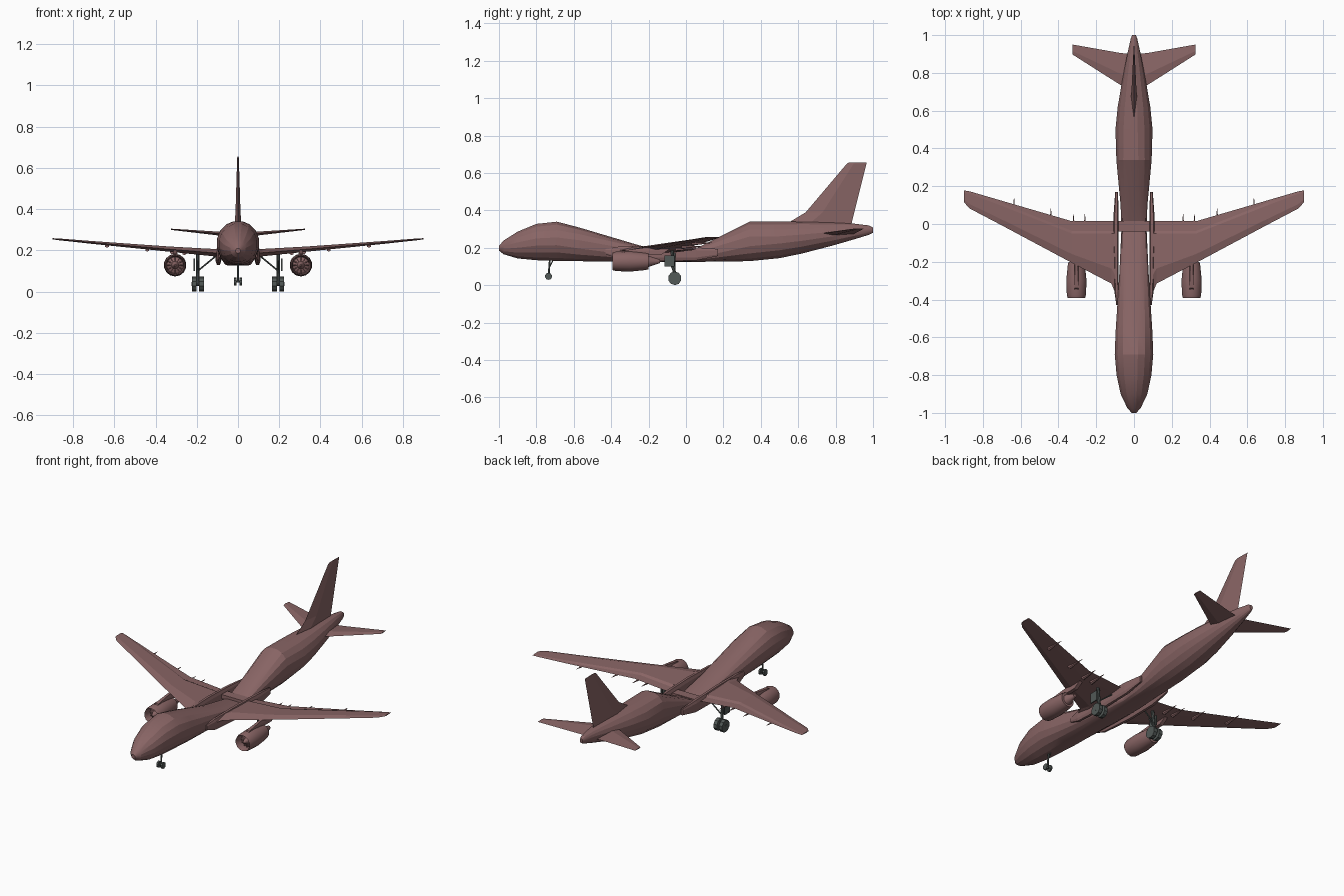
import bpy, bmesh, math
from mathutils import Vector, Matrix

cube = bpy.data.objects.get("Cube")
if cube:
    bpy.data.objects.remove(cube, do_unlink=True)


def material(name, rgb):
    m = bpy.data.materials.new(name)
    m.use_nodes = True
    m.diffuse_color = (*rgb, 1)
    m.node_tree.nodes["Principled BSDF"].inputs["Base Color"].default_value = (*rgb, 1)
    return m


BODY = material("dusty rose paint", (0.25, 0.13, 0.13))
GEAR = material("dark gear metal", (0.085, 0.1, 0.095))


def finish(name, bm, mat, mirror=False, smooth=None):
    bmesh.ops.recalc_face_normals(bm, faces=bm.faces)
    me = bpy.data.meshes.new(name)
    bm.to_mesh(me)
    bm.free()
    me.materials.append(mat)
    ob = bpy.data.objects.new(name, me)
    bpy.context.collection.objects.link(ob)
    if mirror:
        ob.modifiers.new("Mirror", 'MIRROR')
    if smooth:
        bpy.ops.object.select_all(action='DESELECT')
        ob.select_set(True)
        bpy.context.view_layer.objects.active = ob
        bpy.ops.object.shade_smooth_by_angle(angle=math.radians(smooth))
    return ob


def loft(name, rings, mat, mirror=False, smooth=None):
    """Skin a list of equal-length closed rings and cap both ends."""
    bm = bmesh.new()
    rows = [[bm.verts.new(p) for p in ring] for ring in rings]
    n = len(rows[0])
    for a, b in zip(rows, rows[1:]):
        for i in range(n):
            j = (i + 1) % n
            bm.faces.new((a[i], a[j], b[j], b[i]))
    bm.faces.new(rows[0])
    bm.faces.new(rows[-1])
    return finish(name, bm, mat, mirror, smooth)


def oval(y, cx, low, top, half, power=2.0, n=16):
    """Superellipse ring across the y axis."""
    ring = []
    for i in range(n):
        a = 2 * math.pi * (i + 0.5) / n
        c, s = math.cos(a), math.sin(a)
        px = math.copysign(abs(c) ** (2 / power), c)
        pz = math.copysign(abs(s) ** (2 / power), s)
        ring.append((cx + half * px, y, (low + top) / 2 + (top - low) / 2 * pz))
    return ring


def lathe(name, cx, cz, profile, mat, mirror=False, n=14):
    """Turn (y, radius) points about an axis along y."""
    return loft(name, [oval(y, cx, cz - r, cz + r, r, n=n) for y, r in profile],
                mat, mirror, 35)


def box(name, x, y, z, mat, mirror=False):
    ring = lambda v: [(x[0], y[0], v), (x[1], y[0], v), (x[1], y[1], v), (x[0], y[1], v)]
    return loft(name, [ring(z[0]), ring(z[1])], mat, mirror)


def rod(name, a, b, r, mat, mirror=False, n=8, r2=None):
    a, b = Vector(a), Vector(b)
    bm = bmesh.new()
    turn = (b - a).to_track_quat('Z', 'Y').to_matrix().to_4x4()
    bmesh.ops.create_cone(bm, cap_ends=True, segments=n, radius1=r,
                          radius2=r if r2 is None else r2, depth=(b - a).length,
                          matrix=Matrix.Translation((a + b) / 2) @ turn)
    return finish(name, bm, mat, mirror)


# Fuselage: y, low, top, half width, squareness; sinks to a shallow saddle mid-length
stations = [
    (-1.0, .185, .21, .012, 2), (-.975, .165, .24, .036, 2), (-.9, .142, .288, .072, 2),
    (-.8, .132, .33, .094, 2), (-.69, .128, .342, .104, 2), (-.57, .127, .31, .099, 2.3),
    (-.25, .125, .214, .078, 3), (-.02, .125, .165, .067, 4), (.1, .125, .22, .072, 3),
    (.34, .127, .342, .095, 2.3), (.5, .143, .342, .1, 2), (.62, .168, .341, .088, 2),
    (.78, .21, .336, .06, 2), (.9, .245, .33, .036, 2), (.98, .27, .32, .018, 2),
    (1.0, .28, .308, .01, 2)]
loft("fuselage", [oval(y, 0, lo, hi, w, p) for y, lo, hi, w, p in stations], BODY, smooth=18)

# Wing root fairings beside the saddle
loft("root_fairing", [oval(y, x, lo, hi, w, 3, 8) for y, x, lo, hi, w in [
    (-.43, .088, .165, .195, .006), (-.36, .092, .14, .208, .012),
    (-.15, .095, .127, .212, .014), (.05, .095, .13, .205, .014),
    (.17, .092, .155, .195, .008)]], BODY, True)
box("wing_carry_through", (-.1, .1), (-.04, .015), (.16, .185), BODY)

# Wings: x, leading edge, flap hinge, trailing edge, height, thickness
def wing_ring(x, lead, hinge, trail, z, t):
    mid = lead + 0.3 * (hinge - lead)
    step = min(hinge + .014, trail - .004)
    return [(x, lead, z), (x, mid, z + .55 * t), (x, hinge, z + .4 * t),
            (x, step, z + .08 * t), (x, trail, z - .05 * t),
            (x, hinge, z - .25 * t), (x, mid, z - .5 * t)]


loft("wing", [wing_ring(*s) for s in [
    (.085, -.4, -.05, .015, .185, .036), (.12, -.315, -.05, .015, .188, .034),
    (.33, -.205, -.05, .015, .205, .024), (.71, -.002, .1, .126, .238, .013),
    (.87, .082, .16, .173, .253, .008), (.9, .115, .165, .178, .256, .005)]], BODY, True)

# Flap track fairings
for i, (x, y, z) in enumerate([(.26, .015, .187), (.32, .015, .192),
                               (.44, .045, .204), (.635, .1, .223)]):
    rod(f"flap_track_fairing_{i + 1}", (x, y - .07, z), (x, y + .038, z + .004),
        .011, BODY, True, 6, .001)

# Engines: cowling with open intake, fan spinner, exhaust cone and pylon
EX, EZ = .305, .128
lathe("engine", EX, EZ, [(-.385, .004), (-.355, .018), (-.345, .04), (-.375, .042),
                         (-.392, .047), (-.375, .052), (-.3, .055), (-.22, .047),
                         (-.2, .043), (-.2, .03), (-.14, .01)], BODY, True)
loft("engine_pylon", [[(EX - w, a, z), (EX + w, a, z), (EX + w, b, z), (EX - w, b, z)]
                      for w, a, b, z in [(.011, -.36, -.13, .165), (.011, -.34, -.1, .185),
                                         (.007, -.22, -.08, .202)]], BODY, True)
for k in range(12):
    a = math.tau * k / 12
    c, s = math.cos(a), math.sin(a)
    rod(f"fan_blade_{k + 1}", (EX + .016 * c, -.352, EZ + .016 * s),
        (EX + .04 * c, -.349, EZ + .04 * s), .003, BODY, True, 4)


# Tail surfaces: diamond sections
def fin_ring(z, lead, trail, t):
    mid = lead + .35 * (trail - lead)
    return [(0, lead, z), (t, mid, z), (0, trail, z), (-t, mid, z)]


loft("tail_fin", [fin_ring(*s) for s in [
    (.3, .56, .88, .016), (.342, .56, .888, .015), (.39, .64, .9, .012),
    (.65, .86, .965, .004), (.655, .87, .966, .002)]], BODY)
loft("tailplane", [[(x, a, z), (x, a + .35 * (b - a), z + t), (x, b, z),
                    (x, a + .35 * (b - a), z - t)] for x, a, b, z, t in [
    (.015, .7, .9, .274, .011), (.07, .735, .905, .279, .01),
    (.325, .897, .95, .302, .003)]], BODY, True)

# Main landing gear
GX, GY = .195, -.06
for side, x in [("inner", GX - .018), ("outer", GX + .018)]:
    rod(f"main_wheel_{side}", (x - .011, GY, .037), (x + .011, GY, .037), .036, GEAR, True, 10)
rod("main_axle", (GX - .03, GY, .037), (GX + .03, GY, .037), .009, GEAR, True)
rod("main_strut", (GX, GY, .037), (GX, GY - .015, .19), .009, GEAR, True)
rod("main_side_brace", (GX, GY, .1), (.11, GY, .17), .004, GEAR, True, 6)
rod("main_drag_brace", (GX, GY, .07), (GX, GY - .045, .15), .004, GEAR, True, 6)
box("main_gear_door", (GX + .014, GX + .02), (-.115, -.062), (.1, .16), GEAR, True)

# Nose landing gear
NY = -.735
rod("nose_wheel", (.008, NY, .048), (.019, NY, .048), .019, GEAR, True, 10)
rod("nose_axle", (-.02, NY, .048), (.02, NY, .048), .005, GEAR)
rod("nose_strut", (0, NY, .048), (0, NY + .008, .145), .005, GEAR)
rod("nose_drag_brace", (0, NY, .085), (0, NY + .025, .135), .003, GEAR, n=6)
